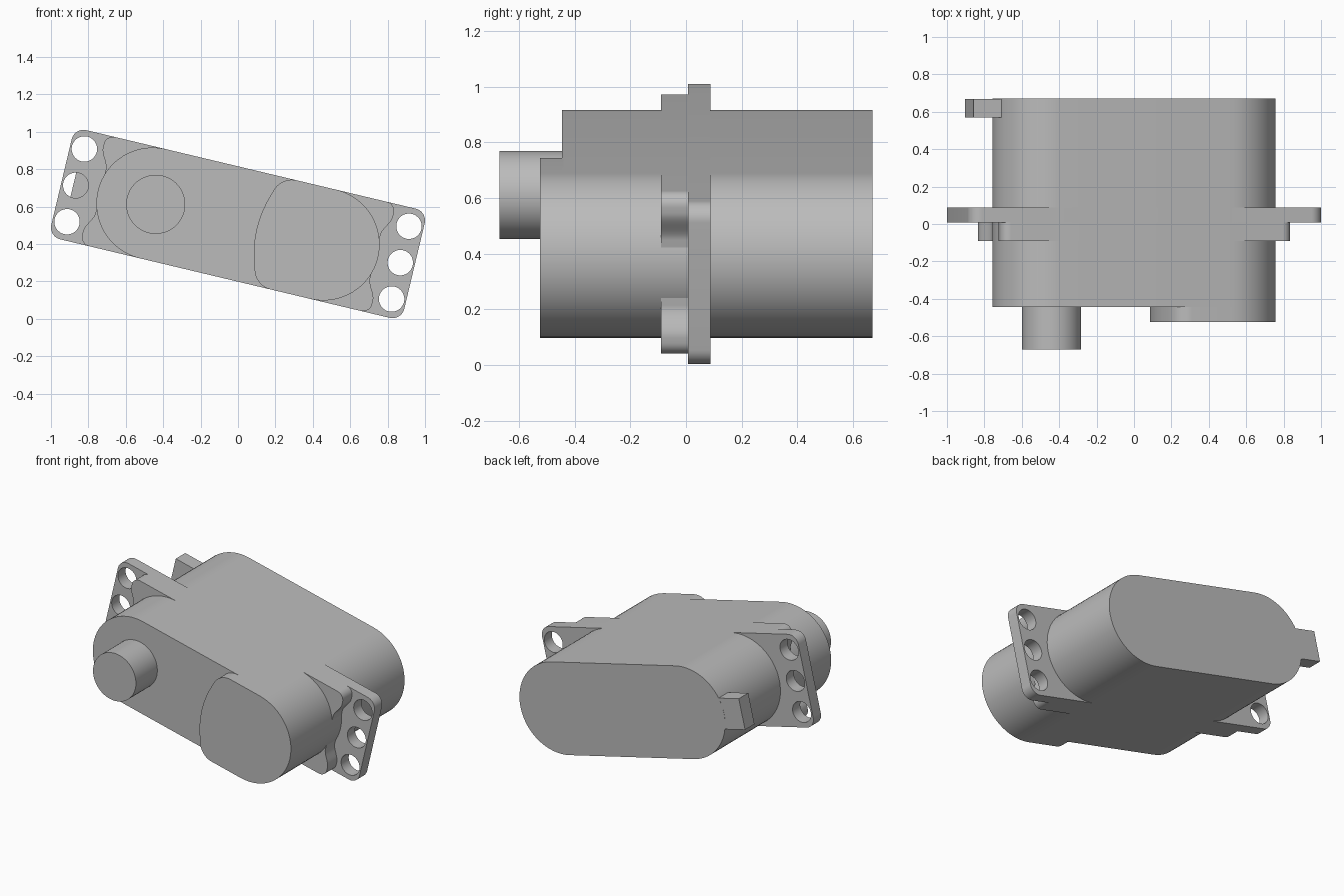
import bpy, bmesh
from math import radians, cos, sin, pi

if "Cube" in bpy.data.objects:
    bpy.data.objects.remove(bpy.data.objects["Cube"])

TILT = radians(13.4)
LIFT = 0.507
HALF = 0.3      # half height of the case
CENTRE = 0.47   # distance of the rounded ends from the middle

grey = bpy.data.materials.new("plain grey")
grey.use_nodes = True
colour = (0.5, 0.5, 0.5, 1)
grey.diffuse_color = colour
grey.node_tree.nodes["Principled BSDF"].inputs["Base Color"].default_value = colour


def arc(cx, cz, r, start, end, steps):
    """Points along an arc, angles in degrees."""
    angles = [radians(start + (end - start) * i / steps) for i in range(steps + 1)]
    return [(cx + r * cos(a), cz + r * sin(a)) for a in angles]


def mirror(points, axis):
    """Reflected copy in reverse order, so that it continues the outline."""
    return [(-x, z) if axis == "x" else (x, -z) for x, z in reversed(points)]


def extrude(name, outlines, front, back):
    """Solid with one or more closed outlines, tilted into place."""
    bm = bmesh.new()
    for outline in outlines:
        face = bm.faces.new([bm.verts.new((x, front, z)) for x, z in outline])
        moved = bmesh.ops.extrude_face_region(bm, geom=[face])["geom"]
        for v in moved:
            if isinstance(v, bmesh.types.BMVert):
                v.co.y = back
    bmesh.ops.remove_doubles(bm, verts=bm.verts, dist=0.0005)
    bmesh.ops.recalc_face_normals(bm, faces=bm.faces)
    mesh = bpy.data.meshes.new(name)
    bm.to_mesh(mesh)
    bm.free()
    mesh.materials.append(grey)
    obj = bpy.data.objects.new(name, mesh)
    bpy.context.collection.objects.link(obj)
    obj.rotation_euler.y = TILT
    obj.location.z = LIFT
    return obj


def smooth(obj):
    bpy.ops.object.select_all(action="DESELECT")
    obj.select_set(True)
    bpy.context.view_layer.objects.active = obj
    bpy.ops.object.shade_smooth_by_angle(angle=radians(30))


# Main case with round ends
right_end = arc(CENTRE, 0, HALF, -90, 90, 32)
case = extrude("case", [right_end + [(-x, -z) for x, z in right_end]], -0.445, 0.67)

# Raised front cover with a bowed inner edge
upper = arc(0.25, 0.19, 0.11, 90, 160, 10)
upper += [(0.103 + 0.042 * (z / 0.22) ** 2, z) for z in (0.2, 0.15, 0.1, 0.05, 0.0)]
cover = extrude("front_cover", [right_end + upper + mirror(upper[:-1], "z")], -0.525, -0.44)

# Output shaft
shaft = extrude("output_shaft", [arc(-0.4525, 0, 0.158, 0, 360, 48)], -0.67, -0.44)

# Mounting plate with three screw holes at each end
corner = arc(0.905, 0.235, 0.065, 0, 90, 10)
half = mirror(corner, "z") + corner
plate = extrude("mounting_plate", [half + [(-x, -z) for x, z in half]], 0.008, 0.088)
holes = [arc(side * 0.892, row * 0.2, 0.068, 0, 360, 40)
         for side in (-1, 1) for row in (-1, 0, 1)]
cutter = extrude("hole_cutter", holes, -0.2, 0.2)
cutter.hide_render = True
cut = plate.modifiers.new("holes", "BOOLEAN")
cut.object = cutter
cut.solver = "EXACT"
bpy.context.view_layer.update()
plate.data = bpy.data.meshes.new_from_object(
    plate.evaluated_get(bpy.context.evaluated_depsgraph_get()))
plate.modifiers.clear()
bpy.data.objects.remove(cutter)

# Stiffening flange with ears that swell towards the corners
ear = []
for i in range(13):
    t = i / 12
    ear.append((0.755 + 0.042 * t * t * (3 - 2 * t), 0.12 + 0.11 * t))
ear += arc(0.747, 0.25, 0.05, 0, 90, 10)
half = mirror(ear, "z") + ear
flange = extrude("stiffening_flange", [half + [(-x, -z) for x, z in half]], -0.09, 0.01)

# Cable exit block at the back
block = extrude("cable_block",
                [[(-0.905, -0.1), (-0.6, -0.1), (-0.6, 0.1), (-0.905, 0.1)]], 0.57, 0.669)

for part in (case, cover, shaft, plate, flange):
    smooth(part)
